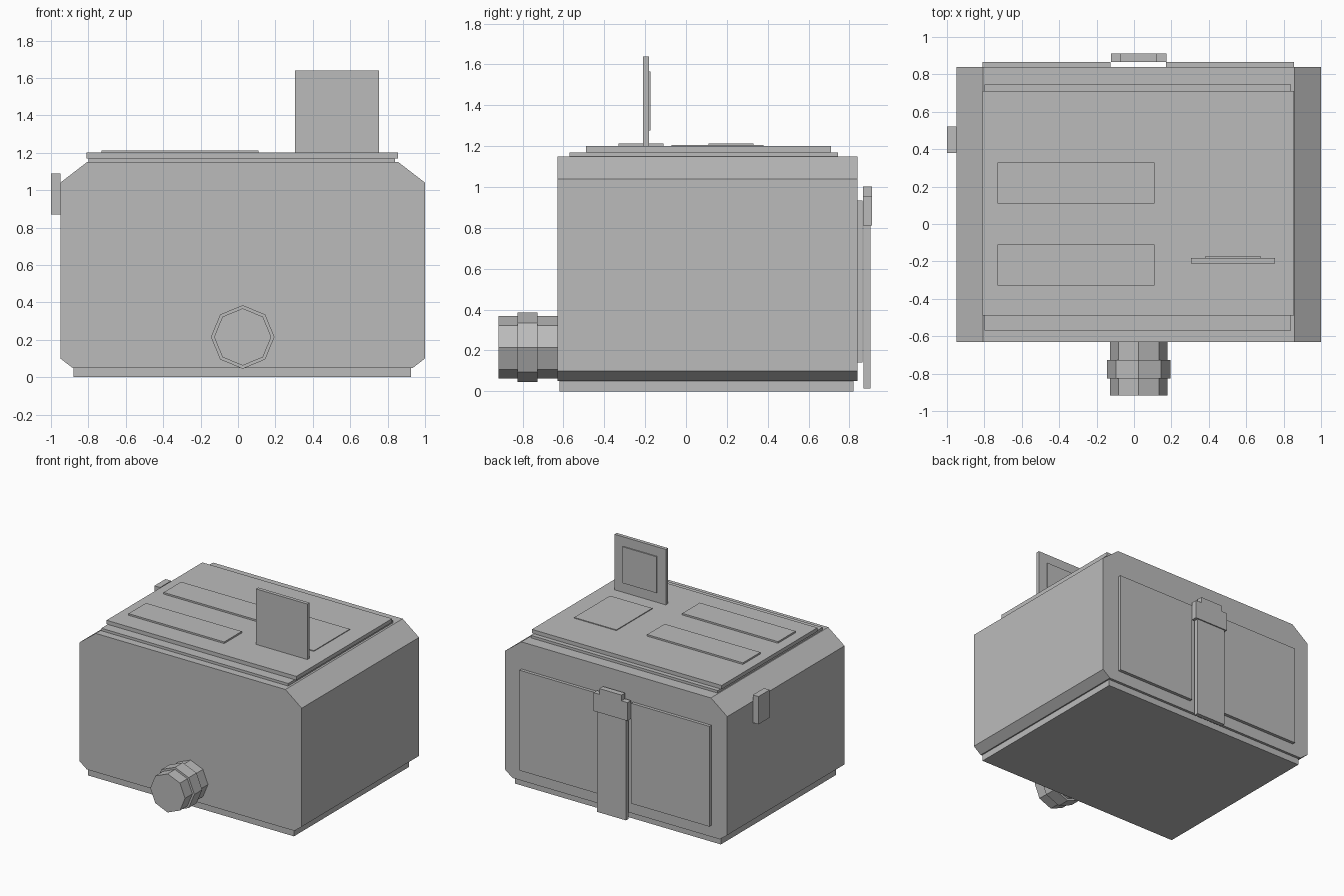
import bpy, bmesh, math

if "Cube" in bpy.data.objects:
    bpy.data.objects.remove(bpy.data.objects["Cube"])

grey = bpy.data.materials.new("plain grey")
grey.diffuse_color = (0.5, 0.5, 0.5, 1)
grey.use_nodes = True
grey.node_tree.nodes["Principled BSDF"].inputs["Base Color"].default_value = grey.diffuse_color
CX = 0.025  # centre line of the body


def finish(name, bm):
    bmesh.ops.recalc_face_normals(bm, faces=bm.faces[:])
    me = bpy.data.meshes.new(name)
    bm.to_mesh(me)
    bm.free()
    me.materials.append(grey)
    ob = bpy.data.objects.new(name, me)
    bpy.context.collection.objects.link(ob)
    return ob


def extrude_y(name, outline, y0, y1):
    """Prism from an x/z outline running along y."""
    bm = bmesh.new()
    face = bm.faces.new([bm.verts.new((x, y0, z)) for x, z in outline])
    geo = bmesh.ops.extrude_face_region(bm, geom=[face])["geom"]
    verts = [g for g in geo if isinstance(g, bmesh.types.BMVert)]
    bmesh.ops.translate(bm, verts=verts, vec=(0, y1 - y0, 0))
    return finish(name, bm)


def box(name, x0, x1, y0, y1, z0, z1):
    return extrude_y(name, [(x0, z0), (x1, z0), (x1, z1), (x0, z1)], y0, y1)


def octagon(name, r, y0, y1, zc):
    pts = [(CX + r * math.cos(i * math.pi / 4), zc + r * math.sin(i * math.pi / 4))
           for i in range(8)]
    return extrude_y(name, pts, y0, y1)


def mirrored(half):
    """Mirror half an outline (offset from centre, z) about the centre line."""
    return [(CX + x, z) for x, z in half] + [(CX - x, z) for x, z in reversed(half)]


# Chamfered main body on its base
extrude_y("body", mirrored([(0.91, 0.05), (0.975, 0.10), (0.975, 1.04), (0.832, 1.15)]),
          -0.63, 0.84)
box("base", -0.88, 0.925, -0.62, 0.82, 0, 0.05)

# Stepped top
box("top_step", -0.80, 0.84, -0.57, 0.745, 1.15, 1.17)
box("top_plate", -0.81, 0.855, -0.49, 0.71, 1.17, 1.20)

# Two long raised plates on the top
for i, yc in enumerate((-0.22, 0.22)):
    box(f"long_plate_{i + 1}", -0.73, 0.11, yc - 0.11, yc + 0.11, 1.20, 1.213)

# Thin square plate with the upright flap in front of it
box("square_plate", 0.345, 0.715, -0.07, 0.38, 1.20, 1.206)
box("flap", 0.305, 0.755, -0.21, -0.182, 1.20, 1.64)
box("flap_panel", 0.38, 0.68, -0.182, -0.173, 1.277, 1.565)

# Octagonal knob with a collar on the front
octagon("knob", 0.153, -0.917, -0.63, 0.215)
octagon("knob_collar", 0.17, -0.825, -0.727, 0.215)

# Small tab on the left side
box("side_tab", -1.0, -0.95, 0.38, 0.52, 0.87, 1.09)

# Back panels either side of the strap
box("back_panel_left", -0.81, -0.125, 0.84, 0.865, 0.14, 0.935)
box("back_panel_right", 0.17, 0.855, 0.84, 0.865, 0.14, 0.935)

# Strap and notched buckle
box("strap", -0.105, 0.15, 0.868, 0.902, 0.015, 0.90)
extrude_y("buckle", mirrored([(0.148, 0.812), (0.148, 0.957), (0.097, 0.957), (0.097, 1.003)]),
          0.866, 0.911)
